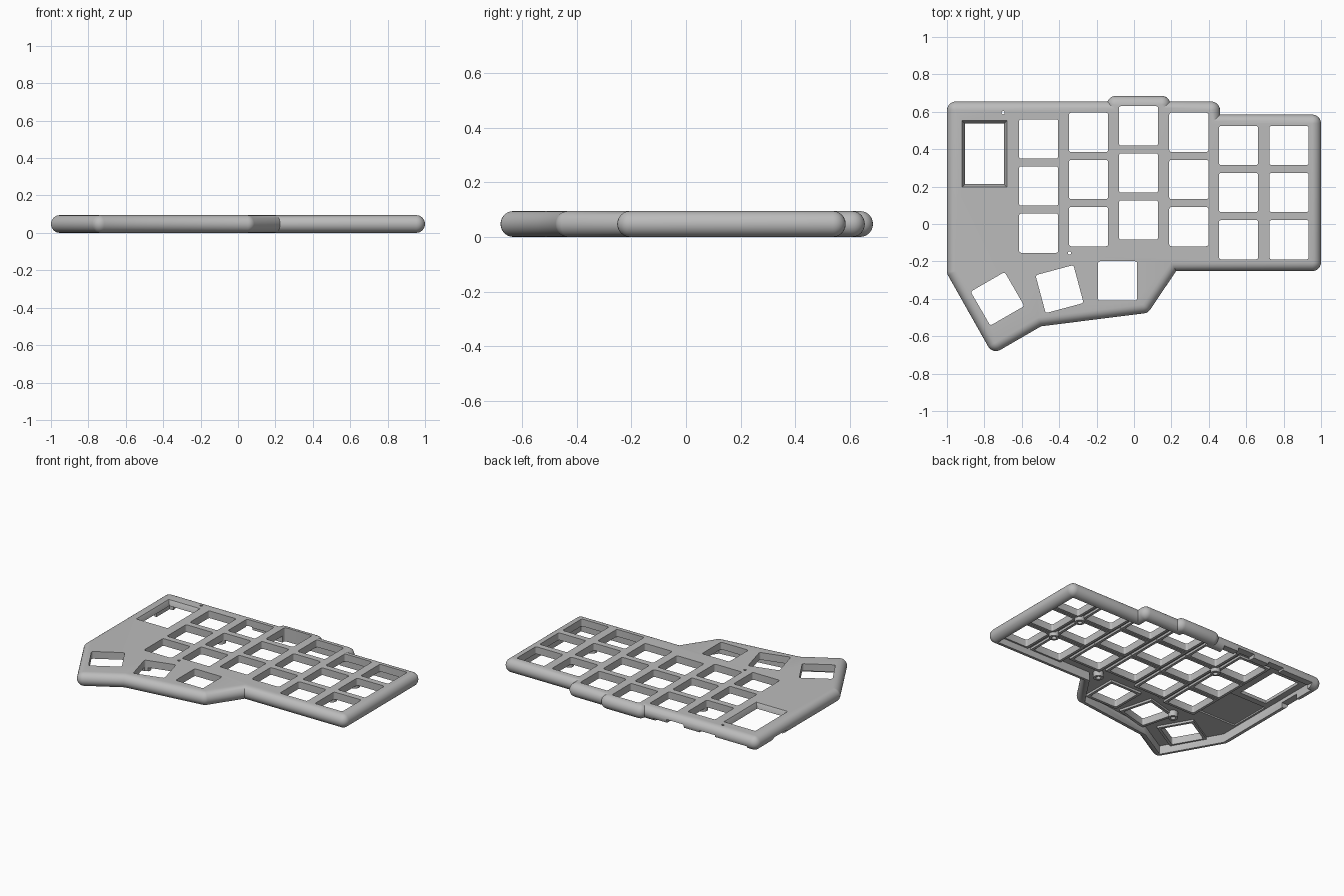
import bpy, bmesh, math
from mathutils import Vector, Matrix

if "Cube" in bpy.data.objects:
    bpy.data.objects.remove(bpy.data.objects["Cube"])

R = 0.0475          # radius of the rounded side
H = 2 * R           # case height
PLATE = 0.06        # underside of the top plate
KEY = 0.105         # half size of a key opening

grey = bpy.data.materials.new("case_grey")
grey.use_nodes = True
grey.diffuse_color = (0.5, 0.5, 0.5, 1)
grey.node_tree.nodes["Principled BSDF"].inputs["Base Color"].default_value = (0.5, 0.5, 0.5, 1)


def offset(points, dist, arc=0):
    """Offset a counter-clockwise outline; convex corners become arcs if arc > 0."""
    result = []
    for i, p in enumerate(points):
        a, b = p - points[i - 1], points[(i + 1) % len(points)] - p
        n1 = Vector((a.y, -a.x)).normalized()
        n2 = Vector((b.y, -b.x)).normalized()
        if arc and a.cross(b) > 0:
            turn = math.acos(max(-1, min(1, n1.dot(n2))))
            for k in range(arc + 1):
                result.append(p + dist * (Matrix.Rotation(turn * k / arc, 2) @ n1))
        else:
            result.append(p + dist * (n1 + n2) / (1 + n1.dot(n2)))
    return result


def solid(name, parts):
    """Object made of lofts; each part is (outline, [(offset, z), ...], arc)."""
    bm = bmesh.new()
    for outline, layers, arc in parts:
        rings = [[bm.verts.new((p.x, p.y, z)) for p in offset(outline, d, arc)]
                 for d, z in layers]
        for low, high in zip(rings, rings[1:]):
            for i in range(len(low)):
                j = (i + 1) % len(low)
                bm.faces.new((low[i], low[j], high[j], high[i]))
        bm.faces.new(rings[0][::-1])
        bm.faces.new(rings[-1])
    bmesh.ops.remove_doubles(bm, verts=bm.verts, dist=1e-5)
    bmesh.ops.recalc_face_normals(bm, faces=bm.faces)
    mesh = bpy.data.meshes.new(name)
    bm.to_mesh(mesh)
    bm.free()
    obj = bpy.data.objects.new(name, mesh)
    bpy.context.collection.objects.link(obj)
    mesh.materials.append(grey)
    return obj


def combine(target, operation, parts):
    """Apply a boolean with a temporary solid."""
    tool = solid("tool", parts)
    tool.hide_render = True
    mod = target.modifiers.new("shape", "BOOLEAN")
    mod.operation, mod.solver, mod.object = operation, "EXACT", tool
    bpy.context.view_layer.objects.active = target
    bpy.ops.object.modifier_apply(modifier=mod.name)
    bpy.data.objects.remove(tool)


def rect(x0, x1, y0, y1):
    return [Vector(p) for p in ((x0, y0), (x1, y0), (x1, y1), (x0, y1))]


def square(x, y, half, degrees=0):
    turn = Matrix.Rotation(math.radians(degrees), 2)
    return [Vector((x, y)) + turn @ p for p in rect(-half, half, -half, half)]


def disc(x, y, radius, sides=20):
    return [Vector((x + radius * math.cos(math.tau * k / sides),
                    y + radius * math.sin(math.tau * k / sides))) for k in range(sides)]


def prism(outline, z0, z1, arc=0, grow=0):
    return (outline, [(grow, z0), (grow, z1)], arc)


# Outer outline and the centre line of its rounded side
outer = [Vector(p) for p in (
    (-1, 0.655), (-1, -0.265), (-0.756, -0.697), (-0.497, -0.547), (0.075, -0.475),
    (0.225, -0.252), (1, -0.252), (1, 0.585), (0.46, 0.585), (0.46, 0.655))]
core = offset(outer, -R)
bump = rect(-0.145 + R, 0.195 - R, 0.45, 0.685 - R)
steps = 12
profile = [(R * math.cos(t), R + R * math.sin(t))
           for t in (math.pi * (k / steps - 0.5) for k in range(steps + 1))]

# Body with the raised bump on the back edge, hollowed from below
case = solid("keyboard_case", [(core, profile, 6)])
combine(case, "UNION", [(bump, profile, 6)])
combine(case, "DIFFERENCE", [prism(offset(core, -0.004), -0.1, PLATE)])

# Key openings: six staggered columns and three turned thumb keys
columns = [(-0.51, 0.455), (-0.243, 0.49), (0.024, 0.525),
           (0.293, 0.49), (0.559, 0.42), (0.829, 0.42)]
keys = [(x, top - row * 0.252, 0) for x, top in columns for row in range(3)]
keys += [(-0.088, -0.304, 0), (-0.398, -0.348, 15), (-0.73, -0.4, 30)]
corner = 0.012

# Raised frames under the openings
combine(case, "UNION", [prism(square(x, y, KEY + 0.018, a), 0.045, 0.08)
                        for x, y, a in keys])

# Screw posts
posts = [(0.693, 0.294), (0.693, 0.042), (-0.375, 0.35), (0.155, -0.165), (-0.53, -0.25)]
combine(case, "UNION", [prism(disc(x, y, 0.032), 0.02, 0.078) for x, y in posts])
combine(case, "DIFFERENCE", [prism(disc(x, y, 0.016), 0, 0.07) for x, y in posts])

# Through holes for keys, plus two pin holes
holes = [prism(square(x, y, KEY - corner, a), -0.1, 0.2, 4, corner) for x, y, a in keys]
holes += [prism(disc(x, y, 0.009, 12), -0.1, 0.2) for x, y in ((-0.7, 0.595), (-0.345, -0.155))]
combine(case, "DIFFERENCE", holes)

# Display window with a sloped rim
window = rect(-0.904, -0.695, 0.213, 0.537)
combine(case, "DIFFERENCE", [(window, [(0, -0.1), (0, 0.065), (0.016, H), (0.016, 0.2)], 0)])

# Shallow pockets in the underside
combine(case, "DIFFERENCE", [prism(rect(-0.935, -0.64, -0.13, 0.17), 0.03, 0.07)])

# Cable openings along the lower back and left walls
combine(case, "DIFFERENCE", [prism(rect(-0.92, -0.2, 0.59, 0.75), -0.1, 0.026)])
combine(case, "DIFFERENCE", [prism(rect(-0.44, -0.31, 0.585, 0.76), -0.1, 0.05),
                             prism(rect(-0.68, -0.56, 0.585, 0.76), -0.1, 0.04),
                             prism(rect(-1.1, -0.94, 0.32, 0.46), -0.1, 0.035)])

bpy.ops.object.select_all(action="DESELECT")
case.select_set(True)
bpy.context.view_layer.objects.active = case
bpy.ops.object.shade_smooth_by_angle(angle=math.radians(30))
